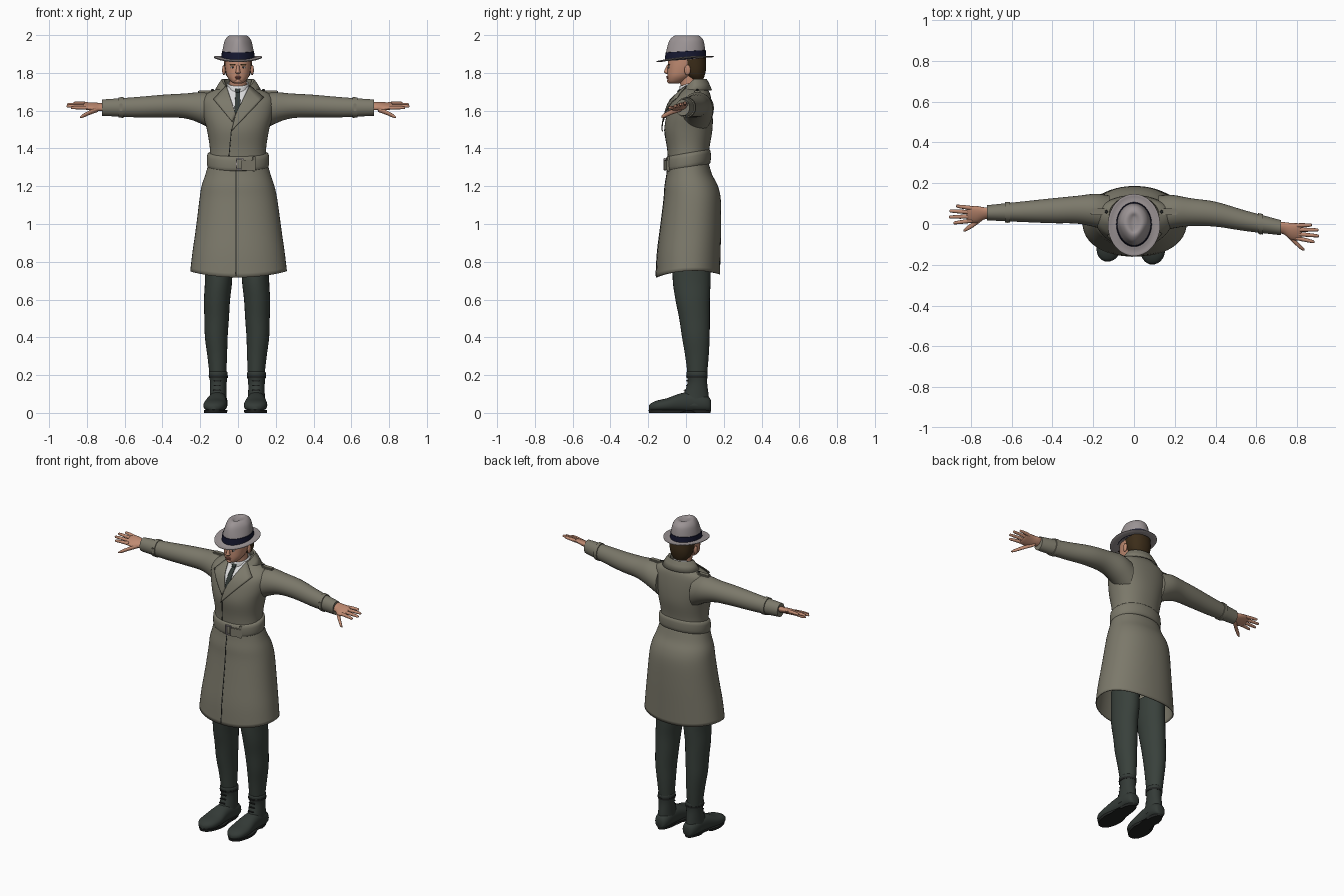
import bpy, bmesh, math
from mathutils import Vector, Matrix

def mat(name, r, g, b):
    m = bpy.data.materials.new(name)
    m.diffuse_color = (r, g, b, 1)
    return m

COAT = mat("coat_khaki", .20, .19, .145)
TROUSER = mat("trouser_green", .040, .052, .044)
BOOT = mat("boot_green", .034, .043, .038)
HAT = mat("hat_grey", .33, .295, .30)
BAND = mat("band_navy", .008, .009, .03)
SKIN = mat("skin", .52, .255, .165)
HAIR = mat("hair_brown", .045, .026, .010)
SHIRT = mat("shirt_white", .72, .72, .72)
DARK = mat("dark_detail", .016, .018, .017)
LIPS = mat("lips", .36, .13, .10)

def finish(name, bm, m, thick=0):
    bmesh.ops.recalc_face_normals(bm, faces=bm.faces[:])
    for f in bm.faces:
        f.smooth = True
    for e in bm.edges:
        if len(e.link_faces) == 2 and e.calc_face_angle(0) > math.radians(42):
            e.smooth = False
    me = bpy.data.meshes.new(name)
    bm.to_mesh(me)
    bm.free()
    me.materials.append(m)
    ob = bpy.data.objects.new(name, me)
    bpy.context.collection.objects.link(ob)
    if thick:
        s = ob.modifiers.new("thickness", 'SOLIDIFY')
        s.thickness, s.offset = thick, 0
    return ob

def grid(name, rows, m, closed=False, caps=False, thick=0):
    """Skin rows of points with quads."""
    bm = bmesh.new()
    vs = [[bm.verts.new(p) for p in r] for r in rows]
    n = len(rows[0])
    for a, b in zip(vs, vs[1:]):
        for i in range(n if closed else n - 1):
            j = (i + 1) % n
            bm.faces.new((a[i], a[j], b[j], b[i]))
    if caps:
        bm.faces.new(vs[0])
        bm.faces.new(vs[-1])
    return finish(name, bm, m, thick)

def spline(secs, k):
    """Catmull-Rom through tuples of numbers."""
    out = []
    for i in range(len(secs) - 1):
        a, b, c, d = secs[max(i - 1, 0)], secs[i], secs[i + 1], secs[min(i + 2, len(secs) - 1)]
        for s in range(k):
            t = s / k
            out.append(tuple(.5 * (2 * q + (r - p) * t + (2 * p - 5 * q + 4 * r - w) * t * t
                                   + (3 * q - p - 3 * r + w) * t ** 3)
                             for p, q, r, w in zip(a, b, c, d)))
    return out + [tuple(secs[-1])]

def loft(name, secs, m, axis='z', n=28, k=4, p=2.0, fn=None, caps=True, thick=0):
    """Sections are (x, y, z, radius_a, radius_b) across the given axis."""
    rows = []
    for x, y, z, ra, rb in spline(secs, k):
        row = []
        for i in range(n):
            t = 2 * math.pi * i / n
            c = math.copysign(abs(math.cos(t)) ** (2 / p), math.cos(t)) * max(ra, .001)
            s = math.copysign(abs(math.sin(t)) ** (2 / p), math.sin(t)) * max(rb, .001)
            q = {'z': (x + c, y + s, z), 'x': (x, y + c, z + s), 'y': (x + c, y, z + s)}[axis]
            row.append(fn(*q) if fn else q)
        rows.append(row)
    return grid(name, rows, m, True, caps, thick)

def front(secs, x, z, p):
    """Front surface y of an upright loft at (x, z)."""
    fine = spline(secs, 6)
    z = min(max(z, fine[0][2]), fine[-1][2] - 1e-5)
    for a, b in zip(fine, fine[1:]):
        if a[2] <= z <= b[2]:
            t = (z - a[2]) / max(b[2] - a[2], 1e-6)
            cx, cy, _, rx, ry = (u + (v - u) * t for u, v in zip(a, b))
            return cy - ry * max(0, 1 - min(1, abs((x - cx) / rx)) ** p) ** (1 / p)
    return fine[-1][1]

def patch(name, secs, quad, off, m, p=2.2, n=8, thick=.005):
    """Thin quad plate (x, z corners) laid on the front of a loft."""
    A, B, C, D = (Vector(q) for q in quad)
    rows = []
    for i in range(n + 1):
        l, r = A.lerp(D, i / n), B.lerp(C, i / n)
        pts = [l.lerp(r, j / n) for j in range(n + 1)]
        rows.append([(q.x, front(secs, q.x, q.y, p) - off, q.y) for q in pts])
    return grid(name, rows, m, thick=thick)

def box(name, loc, size, m, rot=0, bevel=.003):
    bm = bmesh.new()
    bmesh.ops.create_cube(bm, size=1)
    bmesh.ops.scale(bm, vec=size, verts=bm.verts)
    bmesh.ops.bevel(bm, geom=bm.edges[:], offset=min(bevel, min(size) * .4), segments=2, affect='EDGES')
    bm.transform(Matrix.Translation(loc) @ Matrix.Rotation(rot, 4, 'Z'))
    return finish(name, bm, m)

def ball(name, loc, size, m):
    bm = bmesh.new()
    bmesh.ops.create_uvsphere(bm, u_segments=16, v_segments=10, radius=1)
    bmesh.ops.scale(bm, vec=size, verts=bm.verts)
    bmesh.ops.translate(bm, vec=loc, verts=bm.verts)
    return finish(name, bm, m)

# Coat body and skirt
SKIRT = [(.003, .01, .725, .253, .167), (.003, .015, .85, .24, .165), (.003, .026, 1.0, .22, .157),
         (.002, .033, 1.13, .203, .148), (0, .028, 1.2, .19, .138), (0, .018, 1.26, .17, .118),
         (0, .012, 1.32, .153, .105)]
TORSO = [(0, .012, 1.31, .152, .107), (0, .012, 1.40, .149, .112), (0, .013, 1.50, .165, .127),
         (0, .02, 1.58, .185, .121), (0, .03, 1.65, .19, .105), (0, .045, 1.69, .165, .082),
         (0, .05, 1.715, .11, .065), (0, .05, 1.733, .072, .058)]
def hem(x, y, z):
    w = max(0, 1 - (z - .725) / .2)
    return x, y, z + w * (.4 * x * x + .05 * y)
loft("coat_skirt", SKIRT, COAT, n=48, p=2.2, fn=hem, caps=False, thick=.006)
loft("coat_body", TORSO, COAT, n=48, p=2.2)
patch("skirt_front_seam", SKIRT, [(-.012, 1.29), (-.007, 1.29), (-.007, .725), (-.012, .725)], .003, DARK, n=16, thick=.003)
patch("body_front_seam", TORSO, [(-.037, 1.5), (-.033, 1.5), (-.046, 1.36), (-.05, 1.36)], .002, DARK, thick=.003)

# Belt with buckle and loops, higher at the back
loft("belt", [(0, .012, 1.297, .154, .109), (0, .012, 1.303, .162, .117), (0, .012, 1.335, .165, .12),
              (0, .012, 1.367, .162, .117), (0, .012, 1.375, .15, .108)], COAT, n=48, k=2, p=2.1,
     fn=lambda x, y, z: (x, y, z + .17 * y))
for x in (-.008, .026):
    box("buckle_side", (x, -.112, 1.317), (.007, .012, .062), HAT)
for z in (1.289, 1.345):
    box("buckle_bar", (.009, -.112, z), (.04, .012, .007), HAT)
box("belt_loop", (.085, -.094, 1.318), (.016, .014, .078), COAT, .4)
box("belt_tail", (.055, -.106, 1.312), (.075, .01, .056), COAT, .22)

# Shirt, tie and lapels
patch("shirt_front", TORSO, [(-.06, 1.73), (.06, 1.73), (-.009, 1.56), (-.013, 1.56)], .004, SHIRT)
patch("tie_blade", TORSO, [(-.012, 1.71), (.009, 1.71), (.016, 1.585), (-.02, 1.575)], .009, BOOT)
patch("tie_knot", TORSO, [(-.02, 1.728), (.016, 1.728), (.009, 1.698), (-.012, 1.698)], .015, BOOT, thick=.009)
patch("lapel_left", TORSO, [(-.062, 1.733), (-.13, 1.66), (-.03, 1.54), (-.012, 1.58)], .012, COAT)
patch("lapel_right", TORSO, [(.062, 1.733), (.136, 1.67), (-.036, 1.49), (-.012, 1.58)], .014, COAT)
loft("shirt_collar", [(0, .028, 1.70, .064, .064), (0, .024, 1.745, .054, .056)], SHIRT, caps=False, thick=.004,
     fn=lambda x, y, z: (x, y, z + .3 * (y - .02)))

# Coat collar, open at the front
rows = []
for rx, ry, z in ((.064, .058, 1.70), (.074, .058, 1.762), (.084, .064, 1.766), (.102, .076, 1.74), (.12, .09, 1.708)):
    rows.append([])
    for i in range(33):
        a = math.radians(-42 + 264 * i / 32)
        rows[-1].append((rx * math.cos(a), .045 + ry * math.sin(a), z - .06 * max(0, -math.sin(a))))
grid("coat_collar", rows, COAT, thick=.006)

# Arms, cuffs and hands; the two arms sit at slightly different depths
for side, s, ys, d in (("right", 1, (.05, .06, .058, .048, .015, -.018), -.02),
                       ("left", -1, (.05, .066, .07, .065, .06, .055), 0)):
    prof = [(.12, 1.585, .09, .10), (.19, 1.613, .082, .085), (.28, 1.625, .068, .066), (.40, 1.624, .061, .06),
            (.55, 1.618, .05, .053), (.72, 1.616, .037, .043)]
    arm = [(s * x, y, z, a, b) for (x, z, a, b), y in zip(prof, ys)]
    loft("sleeve_" + side, arm, COAT, 'x', k=6)
    sec = [min(spline(arm, 16), key=lambda q: abs(q[0] - s * x)) for x in (.605, .635)]
    y0, ra, rb = (sec[0][1] + sec[1][1]) / 2, sec[0][3], sec[0][4]
    loft("cuff_strap_" + side, [(q[0], q[1], q[2], ra + o, rb + o) for q, o in
         ((sec[0], -.004), (sec[0], .005), (sec[1], .004), (sec[1], -.006))], COAT, 'x', k=1)
    box("cuff_buckle_" + side, (s * .62, y0 - ra - .003, 1.617), (.016, .01, .04), COAT)
    box("epaulette_" + side, (s * .165, .06, 1.701), (.095, .034, .014), COAT, 0, .005)
    ball("epaulette_button_" + side, (s * .135, .06, 1.71), (.008, .008, .004), DARK)
    wy = ys[-1]
    yc = wy - .008 + d * .6
    loft("palm_" + side, [(s * .70, wy, 1.617, .026, .021), (s * .735, wy - .003, 1.618, .03, .019),
                          (s * .77, wy - .008 + d / 2, 1.622, .041, .017), (s * .81, yc, 1.625, .041, .012),
                          (s * .82, yc, 1.625, .036, .007)], SKIN, 'x', n=20,
         fn=lambda x, y, z: (x, y, z + .35 * (y - yc)))
    for i, (ty, tx) in enumerate(((.033, .872), (.009, .905), (-.021, .908), (-.05, .885))):
        o = .031 - .0205 * i
        A, B = Vector((.795, yc + o, 1.625 + .35 * o)), Vector((tx, wy + d + ty, 1.627 + .3 * (ty + .01)))
        secs = []
        for t, r in ((0, .0105), (.5, .0098), (.9, .0078), (.98, .0055), (1, .002)):
            q = A.lerp(B, t)
            secs.append((s * q.x, q.y, q.z + .006 * t * (1 - t), r, r))
        loft("finger_%s_%d" % (side, i + 1), secs, SKIN, 'x', n=10, k=2)
    loft("thumb_" + side, [(s * .74, wy - .018, 1.608, .017, .014), (s * .785, wy - .055 + d / 2, 1.59, .014, .012),
                           (s * .82, wy - .078 + d, 1.573, .011, .010), (s * .836, wy - .088 + d, 1.565, .004, .004)],
         SKIN, 'x', n=12)

# Head and face
loft("neck", [(0, .03, 1.69, .052, .052), (0, .018, 1.75, .046, .05), (0, .015, 1.81, .047, .055)], SKIN)
loft("head", [(0, -.062, 1.743, .016, .018), (0, -.054, 1.752, .035, .040), (0, -.034, 1.782, .058, .064),
              (0, -.018, 1.82, .067, .080), (0, -.006, 1.86, .071, .089), (0, 0, 1.90, .071, .09)], SKIN, p=2.2)
loft("nose", [(0, -.093, 1.842, .006, .008), (0, -.101, 1.812, .011, .014), (0, -.101, 1.802, .014, .016),
              (0, -.096, 1.795, .009, .008)], SKIN, n=14)
ball("upper_lip", (0, -.099, 1.779), (.02, .006, .004), LIPS)
ball("lower_lip", (0, -.098, 1.772), (.016, .006, .004), LIPS)
ball("chin", (0, -.085, 1.756), (.02, .016, .012), SKIN)
for s in (-1, 1):
    ball("eye", (s * .028, -.089, 1.829), (.012, .005, .005), SHIRT)
    ball("iris", (s * .028, -.093, 1.829), (.005, .003, .005), DARK)
    box("eyebrow", (s * .03, -.0915, 1.843), (.032, .008, .006), HAIR, s * .2)
    ball("ear", (s * .075, .008, 1.815), (.009, .017, .027), SKIN)
loft("hair", [(0, .058, 1.762, .042, .032), (0, .047, 1.79, .064, .053), (0, .041, 1.83, .073, .066),
              (0, .03, 1.885, .076, .075)], HAIR, p=2.2)

# Hat with pinched crown, band and curled brim
def tilt(x, y, z):
    return x, y, z + .09 * y * max(0, min(1, (2.0 - z) / .1)) + .6 * x * x * (z < 1.885)
def pinch(x, y, z):
    x *= 1 + min(0, y) * 4 * max(0, min(1, (z - 1.9) / .1))
    return x, y, z + .07 * y * max(0, min(1, (2.0 - z) / .1))
loft("hat_crown", [(0, -.002, 1.87, .085, .106), (0, -.002, 1.91, .083, .104), (0, 0, 1.95, .076, .097),
                   (0, .002, 1.977, .067, .087), (0, .004, 1.995, .051, .068), (0, .005, 1.999, .034, .05),
                   (0, .003, 1.991, .012, .035), (0, .003, 1.989, .003, .02)], HAT, n=40, fn=pinch)
loft("hat_band", [(0, -.002, 1.872, .084, .104), (0, -.002, 1.873, .088, .110), (0, -.002, 1.914, .0855, .1065),
                  (0, -.002, 1.915, .081, .102)], BAND, n=40, k=1, fn=pinch)
loft("hat_brim", [(0, -.005, 1.873, .07, .09), (0, -.005, 1.869, .105, .13), (0, -.005, 1.871, .125, .149),
                  (0, -.005, 1.874, .128, .152), (0, -.005, 1.877, .125, .149), (0, -.005, 1.875, .105, .13),
                  (0, -.005, 1.88, .084, .105)], HAT, n=48, k=2, fn=tilt)

# Legs and boots
for side, s, off, toe, fy in (("right", 1, 0, .03, 0), ("left", -1, .01, .10, .014)):
    leg = [(.092, .03, .82, .073, .10), (.093, .03, .70, .072, .10), (.101, .035, .6, .069, .091),
           (.103, .045, .5, .065, .081), (.105, .052, .4, .060, .073), (.10, .058, .3, .052, .062),
           (.096, .06, .19, .043, .05)]
    loft("trouser_" + side, [(s * (x + off), y, z, a, b) for x, y, z, a, b in leg], TROUSER)
    cx = s * (.097 + off)
    out = lambda x, y, z: (x + toe * (y - .03), y + fy * min(1, max(0, -y / .1)), z)
    loft("boot_shaft_" + side, [(cx, .058, .218, .046, .052), (cx, .058, .208, .050, .056), (cx, .06, .16, .044, .052),
                                (cx, .053, .10, .044, .066), (cx, .04, .04, .048, .085)], BOOT, fn=out)
    loft("boot_foot_" + side, [(cx, .132, .04, .022, .025), (cx, .122, .045, .036, .038), (cx, .09, .052, .046, .047),
                               (cx, .03, .058, .048, .053), (cx, -.03, .054, .053, .049), (cx, -.10, .042, .062, .036),
                               (cx, -.155, .036, .056, .029), (cx, -.185, .031, .036, .02),
                               (cx, -.197, .027, .012, .01)], BOOT, 'y', p=2.3, fn=out)
    def sole(x, y, z):
        w = 1 - .3 * max(0, min(1, (y + .08) / .09))
        return out(cx + (x - cx) * w, y, z + (.012 if -.02 < y < .04 and z < .003 else 0))
    loft("sole_" + side, [(cx, -.033, 0, .062, .162), (cx, -.033, .016, .064, .166)], DARK, n=40, k=1, p=2.4, fn=sole)
    for z, y in ((.195, .003), (.17, .006), (.145, .002), (.12, -.006), (.098, -.018)):
        q = out(cx, y, z)
        box("lace_" + side, q, (.042, .012, .007), DARK)
    loft("ankle_strap_" + side, [(cx, .058, .186, .05, .056), (cx, .058, .198, .051, .057)], DARK, k=1, fn=out)
